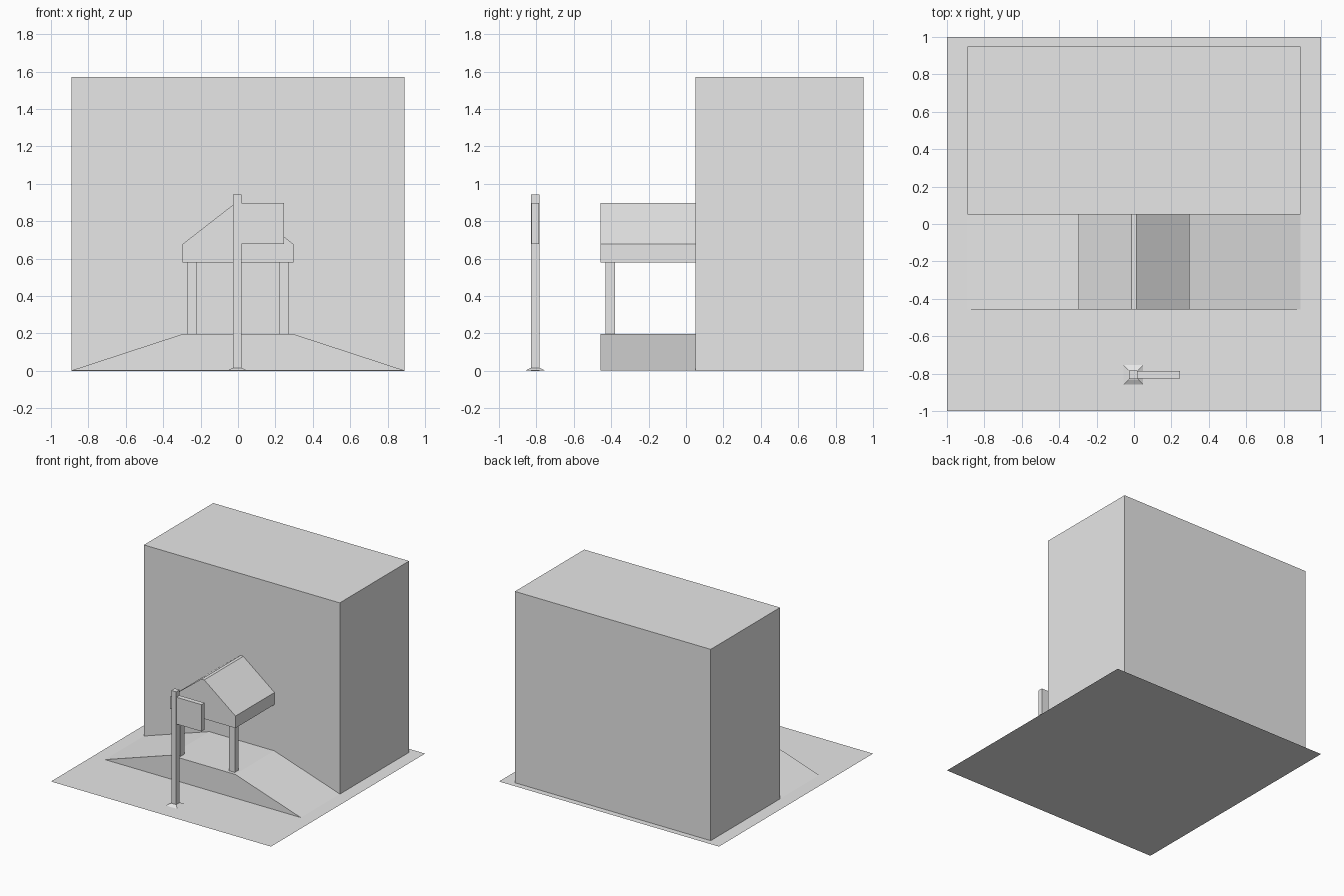
import bpy
import bmesh

cube = bpy.data.objects.get("Cube")
if cube:
    bpy.data.objects.remove(cube, do_unlink=True)

grey = bpy.data.materials.new("plain grey")
grey.use_nodes = True
colour = (0.8, 0.8, 0.8, 1)
grey.diffuse_color = colour
grey.node_tree.nodes["Principled BSDF"].inputs["Base Color"].default_value = colour


def finish(name, bm):
    bmesh.ops.recalc_face_normals(bm, faces=bm.faces)
    mesh = bpy.data.meshes.new(name)
    bm.to_mesh(mesh)
    bm.free()
    mesh.materials.append(grey)
    obj = bpy.data.objects.new(name, mesh)
    bpy.context.collection.objects.link(obj)
    return obj


def prism(name, profile, y0, y1):
    """Extrude an x-z outline from y0 to y1."""
    bm = bmesh.new()
    face = bm.faces.new([bm.verts.new((x, y0, z)) for x, z in profile])
    ext = bmesh.ops.extrude_face_region(bm, geom=[face])
    verts = [v for v in ext["geom"] if isinstance(v, bmesh.types.BMVert)]
    bmesh.ops.translate(bm, verts=verts, vec=(0, y1 - y0, 0))
    return finish(name, bm)


def box(name, x0, x1, y0, y1, z0, z1):
    return prism(name, [(x0, z0), (x1, z0), (x1, z1), (x0, z1)], y0, y1)


def mirrored(half):
    """Complete a symmetric outline from its right half."""
    return half + [(-x, z) for x, z in reversed(half)]


# Ground sheet
bm = bmesh.new()
bmesh.ops.create_grid(bm, x_segments=1, y_segments=1, size=1)
finish("ground", bm)

# Main block
box("building", -0.89, 0.89, 0.05, 0.95, 0, 1.572)

# Entrance ramp and porch roof
prism("entrance_ramp", mirrored([(0.89, 0.002), (0.295, 0.197)]), -0.457, 0.05)
prism("porch_roof", mirrored([(0.297, 0.578), (0.297, 0.677), (0.013, 0.898)]),
      -0.457, 0.05)

# Porch posts
for side, x in (("right", -0.246), ("left", 0.246)):
    box(side + "_porch_post", x - 0.026, x + 0.026, -0.43, -0.38, 0.197, 0.578)

# Sign on its pole
box("sign_pole", -0.026, 0.018, -0.828, -0.784, 0, 0.943)
box("sign_board", 0.018, 0.247, -0.826, -0.786, 0.678, 0.898)

# Flared pole foot
bm = bmesh.new()
bmesh.ops.create_cube(bm, size=1)
for v in bm.verts:
    width = 0.05 if v.co.z > 0 else 0.104
    v.co = (v.co.x * width - 0.004, v.co.y * width - 0.806, 0.016 if v.co.z > 0 else 0.001)
finish("pole_foot", bm)
